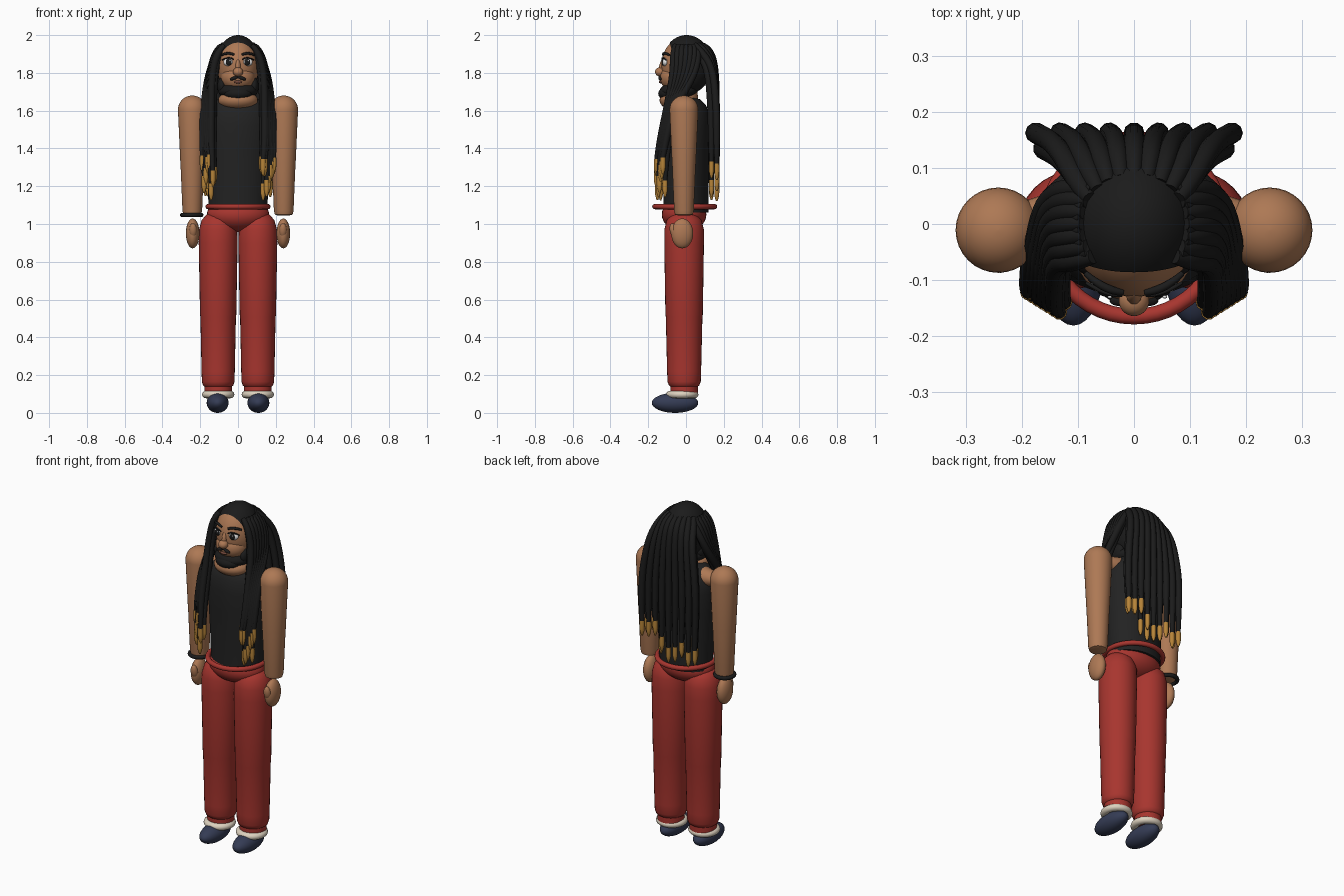
import bpy, bmesh, math, random
from mathutils import Vector

random.seed(4)
cube = bpy.data.objects.get("Cube")
if cube:
    bpy.data.objects.remove(cube)


def material(name, r, g, b):
    m = bpy.data.materials.new(name)
    m.use_nodes = True
    m.diffuse_color = (r, g, b, 1)
    m.node_tree.nodes["Principled BSDF"].inputs["Base Color"].default_value = (r, g, b, 1)
    return m


SKIN = material("brown_skin", .42, .19, .09)
HAIR = material("black_hair", .011, .011, .011)
TANK = material("charcoal_cloth", .016, .016, .016)
RED = material("red_cloth", .39, .036, .028)
GOLD = material("gold_bead", .47, .23, .04)
CREAM = material("cream_cuff", .72, .64, .52)
NAVY = material("navy_shoe", .035, .045, .09)
WHITE = material("eye_white", .85, .85, .85)
LIP = material("dark_lip", .16, .06, .04)


def finish(ob, name, mat):
    ob.name = name
    ob.data.materials.clear()
    ob.data.materials.append(mat)
    bpy.ops.object.select_all(action='DESELECT')
    ob.select_set(True)
    bpy.context.view_layer.objects.active = ob
    bpy.ops.object.shade_smooth_by_angle(angle=math.radians(50))
    return ob


def ball(name, mat, loc, size, rot=(0, 0, 0), seg=32):
    bpy.ops.mesh.primitive_uv_sphere_add(segments=seg, ring_count=seg // 2, location=loc, rotation=rot)
    ob = bpy.context.object
    ob.scale = size
    return finish(ob, name, mat)


def ring(name, mat, loc, major, minor, squash=1):
    bpy.ops.mesh.primitive_torus_add(location=loc, major_radius=major, minor_radius=minor,
                                     major_segments=48, minor_segments=12)
    ob = bpy.context.object
    ob.scale.z = squash
    return finish(ob, name, mat)


def loft(name, mat, centre, rows, n=32):
    """Stack of ellipses; each row is (z, x radius, y radius)."""
    bm = bmesh.new()
    loops = []
    for z, rx, ry in rows:
        loops.append([bm.verts.new((centre[0] + rx * math.cos(2 * math.pi * i / n),
                                    centre[1] + ry * math.sin(2 * math.pi * i / n), z)) for i in range(n)])
    for a, b in zip(loops, loops[1:]):
        for i in range(n):
            bm.faces.new((a[i], a[(i + 1) % n], b[(i + 1) % n], b[i]))
    bm.faces.new(loops[0])
    bm.faces.new(loops[-1])
    bmesh.ops.recalc_face_normals(bm, faces=bm.faces)
    me = bpy.data.meshes.new(name)
    bm.to_mesh(me)
    bm.free()
    ob = bpy.data.objects.new(name, me)
    bpy.context.collection.objects.link(ob)
    return finish(ob, name, mat)


def tubes(name, mat, paths):
    """Round tubes; each path is a list of (point, radius)."""
    cu = bpy.data.curves.new(name, 'CURVE')
    cu.dimensions = '3D'
    cu.bevel_depth = 1
    cu.bevel_resolution = 3
    cu.use_fill_caps = True
    for path in paths:
        sp = cu.splines.new('NURBS')
        sp.points.add(len(path) - 1)
        for p, (co, r) in zip(sp.points, path):
            p.co = (*co, 1)
            p.radius = r
        sp.order_u = 3
        sp.use_endpoint_u = True
        sp.resolution_u = 5
    ob = bpy.data.objects.new(name, cu)
    bpy.context.collection.objects.link(ob)
    bpy.ops.object.select_all(action='DESELECT')
    ob.select_set(True)
    bpy.context.view_layer.objects.active = ob
    bpy.ops.object.convert(target='MESH')
    return finish(bpy.context.object, name, mat)


# Torso, shoulders and waist
loft("tank_top", TANK, (0, 0), [(1.06, .155, .12), (1.2, .16, .12), (1.4, .172, .125), (1.52, .178, .13),
                                (1.59, .172, .122), (1.63, .15, .105), (1.66, .115, .075), (1.67, .06, .04)])
ball("shoulders", SKIN, (0, .005, 1.6), (.235, .065, .062))
ball("neckline", SKIN, (0, -.05, 1.655), (.105, .09, .055))
loft("neck", SKIN, (0, 0), [(1.6, .07, .065), (1.75, .062, .06)])
ball("hips", RED, (0, -.01, 1.05), (.165, .118, .092))
ring("waistband", RED, (0, -.007, 1.092), .158, .014)

# Head with muzzle and nose
ball("head", SKIN, (0, 0, 1.84), (.112, .13, .153), seg=48)
ball("jaw", SKIN, (0, -.055, 1.775), (.09, .083, .075))
ball("nose", SKIN, (0, -.137, 1.805), (.027, .027, .024))
ball("nose_bridge", SKIN, (0, -.125, 1.835), (.014, .017, .04), (-.2, 0, 0))

# Hair cap cut open around the face
cap = ball("hair_cap", HAIR, (0, .003, 1.843), (.118, .134, .157), seg=64)
bm = bmesh.new()
bm.from_mesh(cap.data)
inv = cap.matrix_world.inverted()
front = Vector((0, -1, -.25))
cut = bmesh.ops.bisect_plane(bm, geom=bm.verts[:] + bm.edges[:] + bm.faces[:], clear_outer=True,
                             plane_co=inv @ Vector((0, -.056, 1.84)),
                             plane_no=cap.matrix_world.to_3x3().transposed() @ front)
bm.to_mesh(cap.data)
bm.free()

# Beard, moustache and mouth
ball("beard", HAIR, (0, -.038, 1.705), (.105, .1, .05))
ball("chin_beard", HAIR, (0, -.085, 1.69), (.075, .062, .04))
ball("lower_lip", LIP, (0, -.134, 1.752), (.022, .009, .008))
for s, side in ((1, "left"), (-1, "right")):
    ball(side + "_beard_cheek", HAIR, (s * .085, -.04, 1.73), (.025, .05, .045))
    ball(side + "_moustache", HAIR, (s * .021, -.137, 1.772), (.024, .01, .009), (0, s * .35, 0), 16)

    # Eye and brow
    ball(side + "_eye", WHITE, (s * .05, -.112, 1.857), (.028, .014, .021), (0, 0, s * .2))
    ball(side + "_iris", HAIR, (s * .049, -.121, 1.857), (.017, .009, .019), (0, 0, s * .2), 16)
    ball(side + "_eye_glint", WHITE, (s * .049 + .006, -.13, 1.865), (.004, .003, .005), seg=12)
    tubes(side + "_eyelid", HAIR, [[((s * .022, -.127, 1.87), .003), ((s * .048, -.128, 1.89), .005),
                                    ((s * .085, -.105, 1.868), .003)]])
    tubes(side + "_eyebrow", HAIR, [[((s * .02, -.122, 1.896), .006), ((s * .055, -.118, 1.912), .009),
                                     ((s * .086, -.088, 1.894), .005)]])

    # Arm and hand
    loft(side + "_arm", SKIN, (s * .242, -.011),
         [(1.045, .03, .03), (1.05, .047, .047), (1.07, .052, .052), (1.31, .062, .062), (1.32, .063, .063)]
         + [(1.605 + .075 * math.sin(a), .075 * math.cos(a) + .001, .075 * math.cos(a) + .001)
            for a in [i * math.pi / 16 for i in range(9)]])
    ball(side + "_hand", SKIN, (s * .24, -.02, .95), (.036, .058, .079))
    ball(side + "_thumb", SKIN, (s * .238, -.066, .965), (.021, .02, .04), (.2, 0, 0), 16)

    # Leg, cuff and shoe
    loft(side + "_leg", RED, (s * .105, -.01),
         [(.105, .073, .073), (.14, .073, .073), (.145, .08, .08), (.165, .086, .088), (.22, .088, .09),
          (.51, .094, .097), (.52, .096, .099), (.9, .103, .105), (.97, .101, .105), (1.02, .088, .092),
          (1.05, .062, .065), (1.062, .02, .02)])
    ring(side + "_ankle_cuff", CREAM, (s * .105, -.02, .097), .064, .022, .9)
    ball(side + "_shoe", NAVY, (s * .108, -.058, .053), (.058, .123, .053))
ring("wrist_band", HAIR, (-.245, -.011, 1.048), .051, .011)

# Long locks: each hangs from the cap, ending in a gold tip
locks, tips = [], []


def lock(points, end_z):
    *upper, end = [Vector(p) for p in points]
    end.z = end_z + .085
    locks.append([(p, .013 + .006 * min(i, 1)) for i, p in enumerate(upper)] + [(end, .012)])
    top = end + Vector((0, 0, .004))
    tips.append([(top, .0135), (end - Vector((0, 0, .035)), .0145),
                 (end - Vector((0, 0, .065)), .012), (end - Vector((0, 0, .085)), .004)])


# Back curtain in two layers
for layer, count in ((0, 9), (1, 8)):
    for i in range(count):
        u = (2 * i / (count - 1) - 1) * (1 - .08 * layer)
        a, d = u * 1.0, layer * .028
        spread = u * .172
        lock([(.095 * math.sin(a), .085 * math.cos(a), 1.95 - d),
              (.115 * math.sin(a), .125 * math.cos(a) - d * .5, 1.93 - d),
              (spread * .8, .157 - d - .015 * abs(u), 1.83), (spread, .161 - d, 1.62),
              (spread * 1.03, .163 - d, 1.45), (spread, .163 - d, 0)],
             random.uniform(1.11, 1.27))

# Side bundles swept in front of the shoulders
for s in (1, -1):
    for layer, count in ((0, 7), (1, 6)):
        for i in range(count):
            t = (i + .5 * layer) / 6
            a, d = -.62 + 1.25 * t, layer * .014
            lock([(s * .09 * math.cos(a), .1 * math.sin(a), 1.945),
                  (s * (.122 - d) * math.cos(a * .8), .115 * math.sin(a), 1.915),
                  (s * (.138 + .022 * t - d), -.068 + .115 * t, 1.79),
                  (s * (.142 + .042 * t - d), -.105 + .035 * t + d, 1.6),
                  (s * (.143 + .045 * t - d), -.142 + .03 * t + d, 1.42),
                  (s * (.133 + .056 * t - d), -.157 + .035 * t + d, 0)],
                 random.uniform(1.11, 1.29))
tubes("hair_locks", HAIR, locks)
tubes("gold_lock_tips", GOLD, tips)
